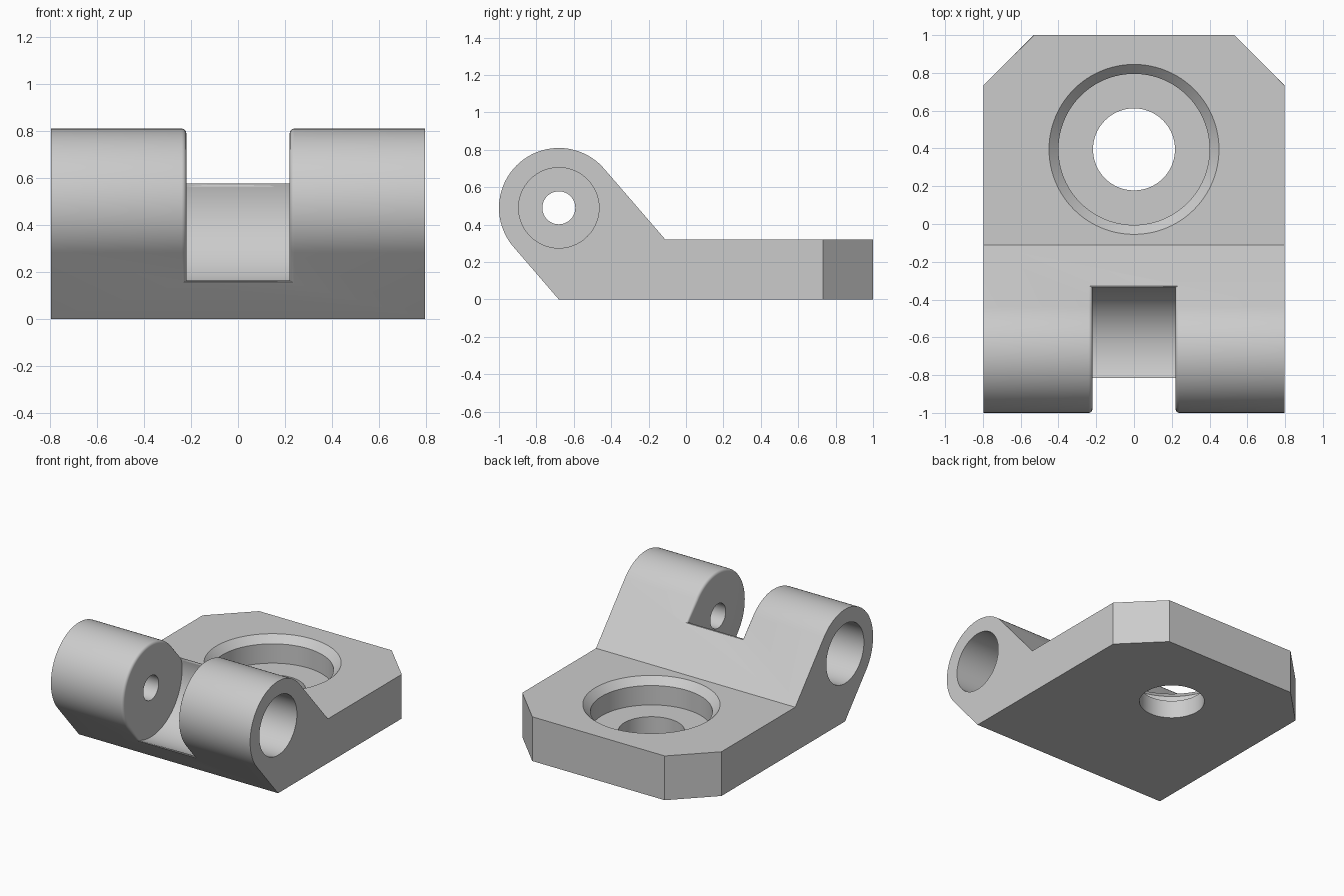
import bpy, bmesh, math
from mathutils import Vector, Matrix

if "Cube" in bpy.data.objects:
    bpy.data.objects.remove(bpy.data.objects["Cube"], do_unlink=True)

HALF_W, PLATE_H = 0.797, 0.32
PIN = Vector((0, -0.68, 0.49))          # barrel axis
BARREL_R, SLOT_R, SLOT_X = 0.32, 0.355, 0.22
BORE_Y = 0.395

metal = bpy.data.materials.new("plain_grey")
metal.use_nodes = True
grey = (0.6, 0.6, 0.6, 1)
metal.diffuse_color = grey
metal.node_tree.nodes["Principled BSDF"].inputs["Base Color"].default_value = grey


def make_object(name, bm):
    bmesh.ops.recalc_face_normals(bm, faces=bm.faces)
    mesh = bpy.data.meshes.new(name)
    bm.to_mesh(mesh)
    bm.free()
    mesh.materials.append(metal)
    ob = bpy.data.objects.new(name, mesh)
    bpy.context.collection.objects.link(ob)
    return ob


def cylinder(name, r1, r2, depth, centre, axis="Z", sides=96):
    bm = bmesh.new()
    turn = Matrix.Rotation(math.pi / 2, 4, "Y") if axis == "X" else Matrix()
    bmesh.ops.create_cone(bm, cap_ends=True, segments=sides, radius1=r1, radius2=r2,
                          depth=depth, matrix=Matrix.Translation(centre) @ turn)
    return make_object(name, bm)


def cut(target, cutter):
    mod = target.modifiers.new("cut", "BOOLEAN")
    mod.operation, mod.solver, mod.object = "DIFFERENCE", "EXACT", cutter
    bpy.context.view_layer.objects.active = target
    bpy.ops.object.modifier_apply(modifier=mod.name)
    bpy.data.objects.remove(cutter, do_unlink=True)


# Side profile: plate with a raised barrel joined by tangent slopes
def tangent_angle(y, z, side):
    dy, dz = y - PIN.y, z - PIN.z
    return math.atan2(dz, dy) + side * math.acos(BARREL_R / math.hypot(dy, dz))


foot, step = (-0.68, 0), (-0.11, PLATE_H)
start = tangent_angle(*step, 1)
end = tangent_angle(*foot, -1) % math.tau
steps = 48
profile = [foot, (1, 0), (1, PLATE_H), step]
for i in range(steps + 1):
    a = start + (end - start) * i / steps
    profile.append((PIN.y + BARREL_R * math.cos(a), PIN.z + BARREL_R * math.sin(a)))

bm = bmesh.new()
face = bm.faces.new([bm.verts.new((-HALF_W, y, z)) for y, z in profile])
extruded = bmesh.ops.extrude_face_region(bm, geom=[face])["geom"]
bmesh.ops.translate(bm, vec=(2 * HALF_W, 0, 0),
                    verts=[v for v in extruded if isinstance(v, bmesh.types.BMVert)])

# Clipped rear corners
for side in (-1, 1):
    result = bmesh.ops.bisect_plane(bm, geom=bm.verts[:] + bm.edges[:] + bm.faces[:],
                                    plane_co=(side * 0.53, 1, 0), plane_no=(side, 1, 0),
                                    clear_outer=True)
    bmesh.ops.edgenet_fill(bm, edges=[e for e in result["geom_cut"]
                                      if isinstance(e, bmesh.types.BMEdge)])
bracket = make_object("hinge_bracket", bm)

# Clearance slot between the knuckles
cut(bracket, cylinder("slot_cutter", SLOT_R, SLOT_R, 2 * SLOT_X, PIN, "X", 128))

# Rounded rim of the slot: edges between the slot surfaces and the outside
bm = bmesh.new()
bm.from_mesh(bracket.data)


def in_slot(f):
    c = f.calc_center_median()
    wall = abs(f.normal.x) > 0.99 and abs(abs(c.x) - SLOT_X) < 1e-3
    floor = abs(c.x) < SLOT_X and all(
        abs(math.hypot(v.co.y - PIN.y, v.co.z - PIN.z) - SLOT_R) < 2e-3 for v in f.verts)
    return wall or floor


slot = {f for f in bm.faces if in_slot(f)}
rim = [e for e in bm.edges if len(e.link_faces) == 2
       and (e.link_faces[0] in slot) != (e.link_faces[1] in slot)]
bmesh.ops.bevel(bm, geom=rim, offset=0.02, offset_type="OFFSET", segments=4,
                profile=0.5, affect="EDGES", clamp_overlap=False)
bm.to_mesh(bracket.data)
bm.free()

# Pin holes: through bore plus a wide recess in each outer end
cut(bracket, cylinder("pin_cutter", 0.088, 0.088, 2, PIN, "X"))
for side in (-1, 1):
    cut(bracket, cylinder("recess_cutter", 0.215, 0.215, 0.64,
                          (side * HALF_W, PIN.y, PIN.z), "X"))

# Plate bore: chamfered counterbore with a through hole
cut(bracket, cylinder("through_cutter", 0.217, 0.217, 0.6, (0, BORE_Y, 0.1)))
cut(bracket, cylinder("counterbore_cutter", 0.4, 0.4, 0.4, (0, BORE_Y, 0.33)))
cut(bracket, cylinder("chamfer_cutter", 0.4, 0.5, 0.1, (0, BORE_Y, PLATE_H)))

bpy.ops.object.select_all(action="DESELECT")
bracket.select_set(True)
bpy.context.view_layer.objects.active = bracket
bpy.ops.object.shade_smooth_by_angle(angle=math.radians(30))
